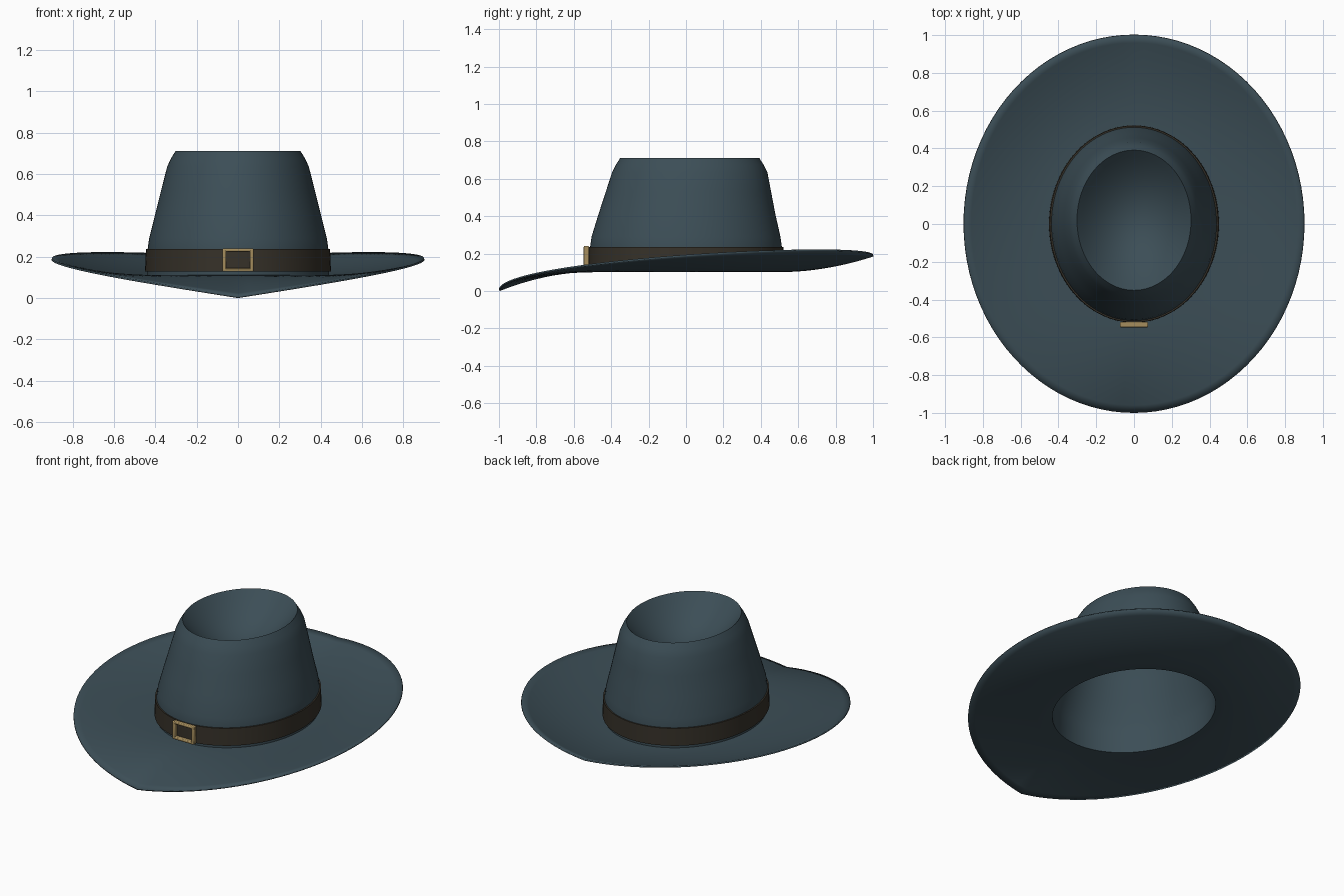
import bpy, math
from math import sin, cos, pi, radians

cube = bpy.data.objects.get("Cube")
if cube:
    bpy.data.objects.remove(cube, do_unlink=True)

SEG = 96


def material(name, rgb):
    m = bpy.data.materials.new(name)
    m.use_nodes = True
    m.diffuse_color = (*rgb, 1)
    bsdf = m.node_tree.nodes["Principled BSDF"]
    bsdf.inputs["Base Color"].default_value = (*rgb, 1)
    bsdf.inputs["Roughness"].default_value = 0.8
    return m


felt = material("slate blue felt", (0.045, 0.076, 0.094))
leather = material("dark brown leather", (0.037, 0.031, 0.022))
brass = material("brass", (0.38, 0.27, 0.11))


def ellipse(rx, ry, z, cy=0.0):
    """Ring of points that starts at the front."""
    return [(rx * sin(a), cy - ry * cos(a), z)
            for a in (2 * pi * i / SEG for i in range(SEG))]


def loft(name, rings, mat, close_end=False, loop=False):
    n = len(rings)
    verts = [p for ring in rings for p in ring]
    faces = []
    for k in range(n if loop else n - 1):
        a, b = k * SEG, ((k + 1) % n) * SEG
        for i in range(SEG):
            j = (i + 1) % SEG
            faces.append((a + i, a + j, b + j, b + i))
    if close_end:
        last = (n - 1) * SEG
        faces.append(tuple(last + i for i in range(SEG)))
    me = bpy.data.meshes.new(name)
    me.from_pydata(verts, [], faces)
    me.materials.append(mat)
    ob = bpy.data.objects.new(name, me)
    bpy.context.collection.objects.link(ob)
    return ob


def smooth(ob, angle=38):
    bpy.ops.object.select_all(action='DESELECT')
    ob.select_set(True)
    bpy.context.view_layer.objects.active = ob
    bpy.ops.object.shade_smooth_by_angle(angle=radians(angle))


# Brim: dips to a point at the front, curls up at the sides and back
def brim_ring(t):
    ring = []
    for i in range(SEG):
        a = 2 * pi * i / SEG
        phi = min(a, 2 * pi - a)
        edge = 0.008 + 0.214 * sin(phi * 0.667)
        z = 0.11 + (edge - 0.11) * t ** 1.9
        ring.append(((0.44 + 0.46 * t) * sin(a), -(0.51 + 0.49 * t) * cos(a), z))
    return ring


rings = [brim_ring(1 - k / 12) for k in range(13)]

# Crown wall: x radius, y radius, height, y shift
for rx, ry, z, cy in [(0.44, 0.512, 0.17, 0), (0.437, 0.512, 0.24, 0),
                      (0.43, 0.505, 0.29, 0), (0.40, 0.473, 0.41, 0.005),
                      (0.37, 0.442, 0.53, 0.013), (0.343, 0.415, 0.635, 0.02),
                      (0.325, 0.395, 0.675, 0.02), (0.302, 0.371, 0.712, 0.02)]:
    rings.append(ellipse(rx, ry, z, cy))

# Dished top of the crown
for k in range(1, 11):
    s = 1 - k / 10.5
    rings.append(ellipse(0.302 * s, 0.371 * s, 0.712 - 0.19 * (1 - s * s), 0.02))

hat = loft("hat_body", rings, felt, close_end=True)
shell = hat.modifiers.new("felt_thickness", 'SOLIDIFY')
shell.thickness = 0.009
shell.offset = -1
smooth(hat)

# Leather band around the foot of the crown
band = loft("hat_band", [ellipse(0.438, 0.508, 0.128), ellipse(0.45, 0.522, 0.128),
                         ellipse(0.446, 0.52, 0.236), ellipse(0.433, 0.505, 0.236)],
            leather, loop=True)
smooth(band)


# Buckle: four bevelled bars forming an open frame
def bar(name, x, z, w, h):
    bpy.ops.mesh.primitive_cube_add(size=1, location=(x, -0.533, z))
    ob = bpy.context.object
    ob.name = name
    ob.scale = (w, 0.028, h)
    bpy.ops.object.transform_apply(location=False, rotation=False, scale=True)
    bev = ob.modifiers.new("rounded_edges", 'BEVEL')
    bev.width = 0.005
    bev.segments = 2
    ob.data.materials.append(brass)
    smooth(ob)


for name, side in (("left", 1), ("right", -1)):
    bar("buckle_" + name, side * 0.066, 0.184, 0.018, 0.112)
for name, side in (("top", 1), ("bottom", -1)):
    bar("buckle_" + name, 0, 0.184 + side * 0.048, 0.134, 0.016)
